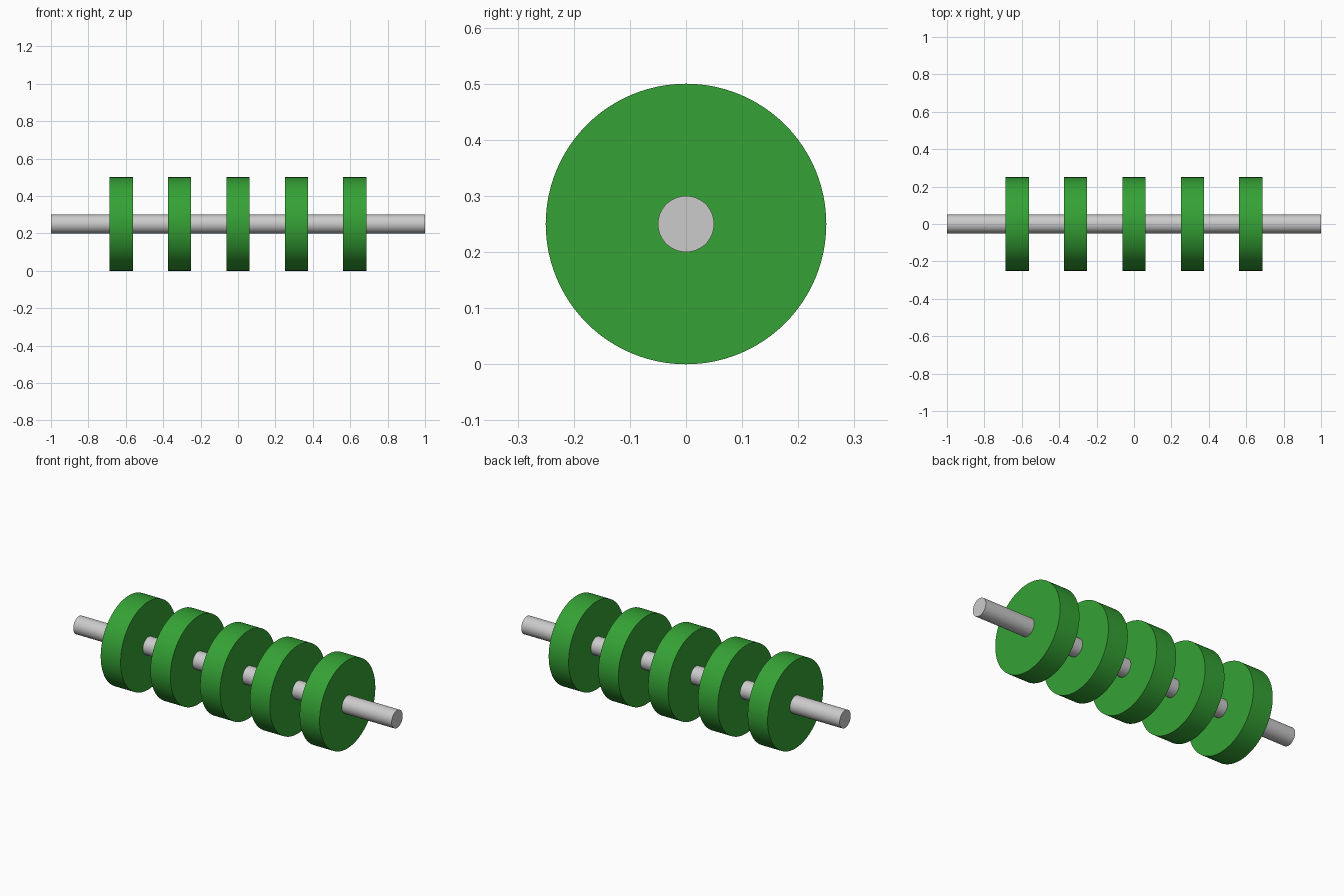
import bpy
import math

if "Cube" in bpy.data.objects:
    bpy.data.objects.remove(bpy.data.objects["Cube"])

AXIS_Z = 0.25      # height of the shaft centre
SPACING = 0.3125   # distance between disc centres

green = bpy.data.materials.new("disc_green")
green.diffuse_color = (0.035, 0.36, 0.035, 1.0)
green.use_nodes = True
green.node_tree.nodes["Principled BSDF"].inputs["Base Color"].default_value = green.diffuse_color


def cylinder_x(name, x, radius, length, material=None):
    """Cylinder lying along x, smooth round the rim with sharp end edges."""
    bpy.ops.mesh.primitive_cylinder_add(
        vertices=96, radius=radius, depth=length,
        location=(x, 0, AXIS_Z), rotation=(0, math.pi / 2, 0))
    obj = bpy.context.object
    obj.name = name
    bpy.ops.object.shade_smooth_by_angle(angle=math.radians(30))
    if material:
        obj.data.materials.append(material)
    return obj


# Long central shaft
cylinder_x("shaft", 0, 0.05, 2.0)

# Five evenly spaced discs
for i in range(5):
    cylinder_x(f"disc_{i + 1}", (i - 2) * SPACING, 0.25, 0.125, green)
